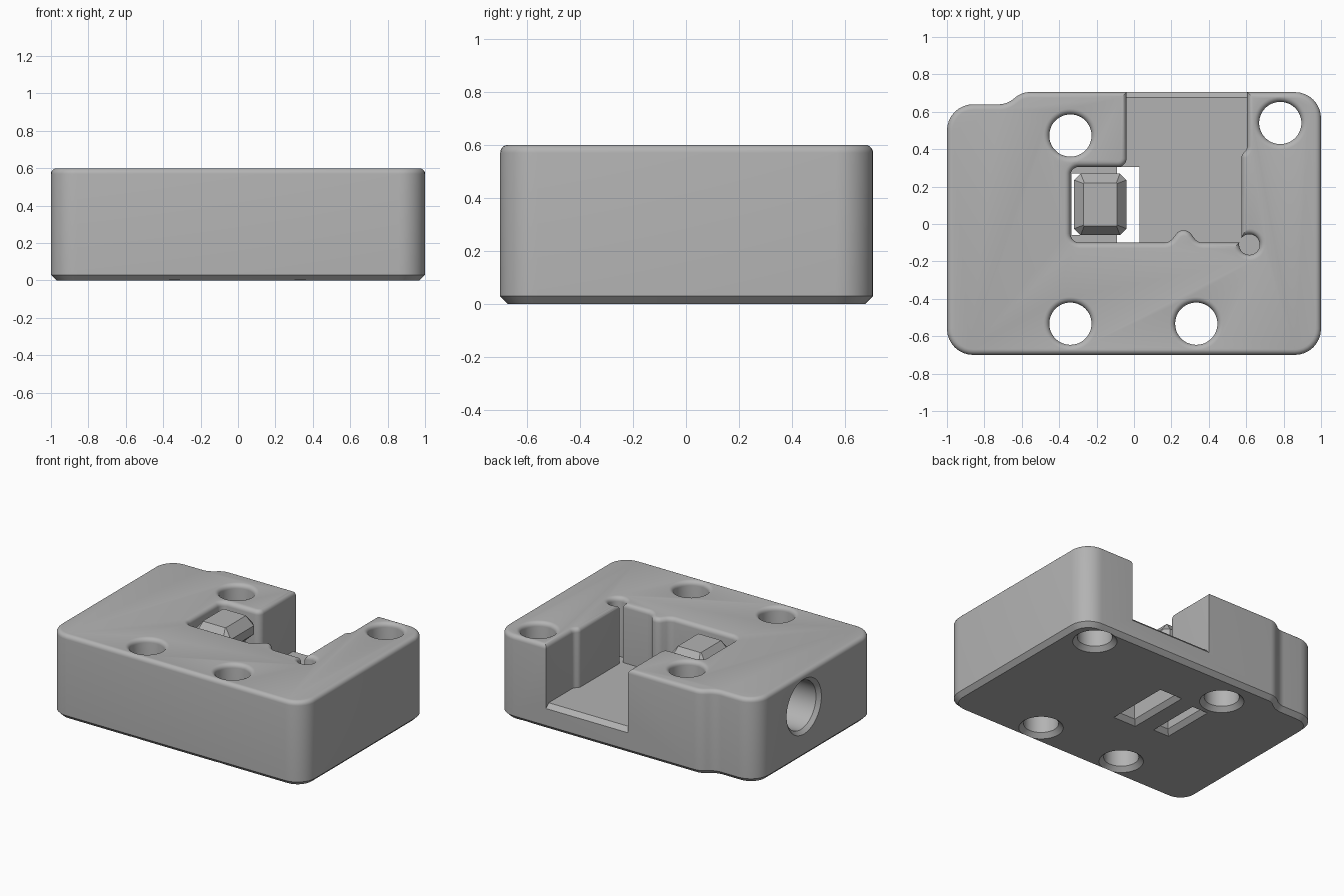
import bpy, bmesh, math
from mathutils import Matrix, Vector

if "Cube" in bpy.data.objects:
    bpy.data.objects.remove(bpy.data.objects["Cube"])

R = 0.03                      # edge fillet / chamfer size
TOP, FLOOR = 0.60, 0.18

grey = bpy.data.materials.new("plain grey")
grey.diffuse_color = (0.45, 0.45, 0.45, 1)
grey.use_nodes = True
grey.node_tree.nodes["Principled BSDF"].inputs["Base Color"].default_value = grey.diffuse_color


def rounded(points, seg=8):
    """Counter-clockwise outline from (x, y, corner radius)."""
    out = []
    for i, (x, y, r) in enumerate(points):
        p = Vector((x, y))
        if r == 0:
            out.append(p)
            continue
        a = (Vector(points[i - 1][:2]) - p).normalized()
        b = (Vector(points[(i + 1) % len(points)][:2]) - p).normalized()
        half = a.angle(b) / 2
        centre = p + (a + b).normalized() * (r / math.sin(half))
        s = p + a * (r / math.tan(half)) - centre
        e = p + b * (r / math.tan(half)) - centre
        sweep = math.atan2(s.x * e.y - s.y * e.x, s.dot(e))
        for k in range(seg + 1):
            out.append(centre + Matrix.Rotation(sweep * k / seg, 2) @ s)
    return out


def circle(x, y, r, n=48):
    return [Vector((x + r * math.cos(2 * math.pi * i / n),
                    y + r * math.sin(2 * math.pi * i / n))) for i in range(n)]


def rect(x0, x1, y0, y1):
    return [Vector(p) for p in ((x0, y0), (x1, y0), (x1, y1), (x0, y1))]


def offset(poly, d):
    """Mitred outward offset of a counter-clockwise outline."""
    out = []
    for i, p in enumerate(poly):
        a = (p - poly[i - 1]).normalized()
        b = (poly[(i + 1) % len(poly)] - p).normalized()
        na, nb = Vector((a.y, -a.x)), Vector((b.y, -b.x))
        out.append(p + (na + nb) * (d / (1 + na.dot(nb))))
    return out


def skin(name, rings, along_x=False):
    """Closed solid through rings of (outline, height)."""
    bm = bmesh.new()
    rows = [[bm.verts.new((p.x, p.y, z)) for p in poly] for poly, z in rings]
    n = len(rows[0])
    for lo, hi in zip(rows, rows[1:]):
        for i in range(n):
            j = (i + 1) % n
            bm.faces.new((lo[i], lo[j], hi[j], hi[i]))
    bm.faces.new(rows[0][::-1])
    bm.faces.new(rows[-1])
    me = bpy.data.meshes.new(name)
    if along_x:
        bm.transform(Matrix.Rotation(math.pi / 2, 4, 'Y'))
    bm.to_mesh(me)
    bm.free()
    me.materials.append(grey)
    ob = bpy.data.objects.new(name, me)
    bpy.context.collection.objects.link(ob)
    return ob


def loft(name, poly, steps, along_x=False):
    return skin(name, [(offset(poly, d), z) for d, z in steps], along_x)


def combine(target, tool, op='DIFFERENCE'):
    mod = target.modifiers.new("combine", 'BOOLEAN')
    mod.operation, mod.object, mod.solver = op, tool, 'EXACT'
    bpy.context.view_layer.objects.active = target
    bpy.ops.object.modifier_apply(modifier=mod.name)
    bpy.data.objects.remove(tool)


arc = [math.pi / 2 * k / 5 for k in range(6)]
flare = [(R * (1 - math.cos(t)), TOP - R + R * math.sin(t)) for t in arc] + [(R, 0.7)]
under = [(R, -0.1), (R, 0), (0, R)]

# housing: rounded slab, chamfered below and filleted above
outline = rounded([(-1, -0.7, 0.14), (1, -0.7, 0.14), (1, 0.705, 0.14),
                   (-0.60, 0.705, 0.12), (-0.68, 0.64, 0.12), (-1, 0.64, 0.14)])
body = loft("housing", outline, [(-R, 0), (0, R)] +
            [(-R * (1 - math.cos(t)), TOP - R + R * math.sin(t)) for t in arc])

# cavity open to the back, with side pocket and rounded bump
cavity = rounded([(-0.04, 1, 0), (-0.04, 0.305, 0.045), (-0.34, 0.305, 0.045),
                  (-0.34, -0.1, 0.05), (0.19, -0.1, 0.06), (0.265, 0, 0.05),
                  (0.34, -0.1, 0.06), (0.575, -0.1, 0), (0.575, 0.37, 0.038),
                  (0.605, 0.40, 0.038), (0.605, 1, 0)])
combine(body, loft("cavity_cutter", cavity, [(0, FLOOR)] + flare))

# corner relief
combine(body, loft("relief_cutter", circle(0.617, -0.11, 0.055, 32), [(0, FLOOR)] + flare))

# softened floor lip at the back opening
combine(body, loft("lip_cutter", circle(-FLOOR, 0.705, R, 4),
                   [(0, -0.04), (0, 0.605)], True))

# screw holes
for x, y in ((-0.34, 0.473), (0.782, 0.54), (-0.34, -0.533), (0.333, -0.533)):
    combine(body, loft("screw_hole_cutter", circle(x, y, 0.113), under + flare))

# slots through the floor beside the button stem
for x0, x1, y0, y1 in ((-0.09, 0.03, -0.1, 0.305), (-0.335, -0.27, -0.06, 0.27)):
    combine(body, loft("slot_cutter", rect(x0, x1, y0, y1), under + [(0, 0.3)]))

# round side bore into the pocket
combine(body, loft("bore_cutter", circle(-0.365, 0.105, 0.17, 64),
                   [(0.025, -1.1), (0.025, -1), (0, -0.975), (0, -0.3)], True))


# faceted button on its stem
def octagon(hx, hy, c):
    pts = [(hx, -hy + c), (hx, hy - c), (hx - c, hy), (-hx + c, hy),
           (-hx, hy - c), (-hx, -hy + c), (-hx + c, -hy), (hx - c, -hy)]
    return [Vector((x - 0.18, y + 0.105)) for x, y in pts]


button = skin("button", [(octagon(0.088, 0.115, 0.004), 0.17),
                         (octagon(0.088, 0.115, 0.004), 0.42),
                         (octagon(0.14, 0.165, 0.035), 0.47),
                         (octagon(0.14, 0.165, 0.035), 0.53),
                         (octagon(0.09, 0.115, 0.004), 0.595)])
combine(body, button, 'UNION')

bpy.ops.object.select_all(action='DESELECT')
body.select_set(True)
bpy.context.view_layer.objects.active = body
bpy.ops.object.shade_smooth_by_angle(angle=math.radians(30))
